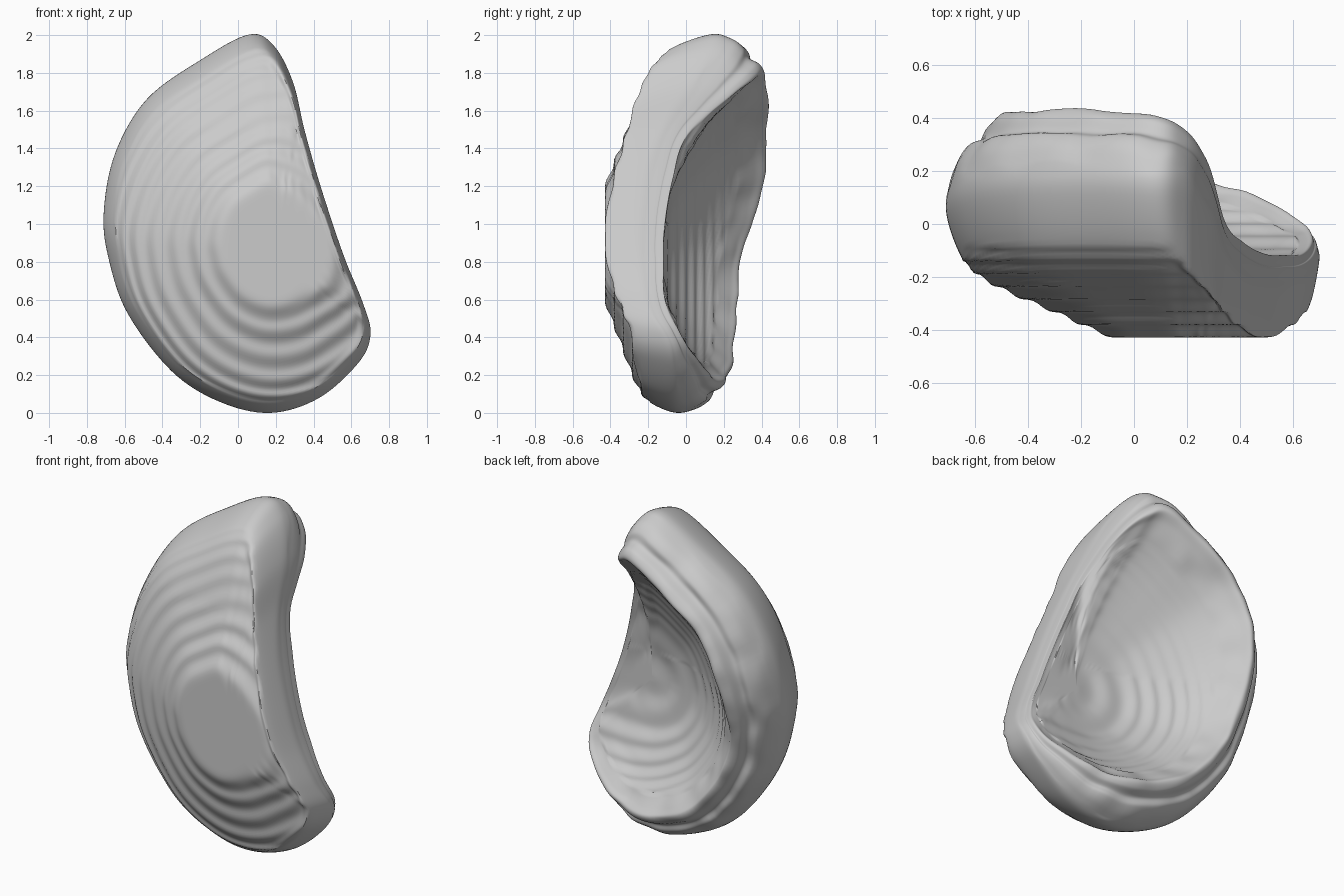
import bpy, bmesh, math
from mathutils import Vector, noise

if "Cube" in bpy.data.objects:
    bpy.data.objects.remove(bpy.data.objects["Cube"])

CX, CZ = 0.19, 0.85          # middle of the flat plateau outside
HX, HZ = 0.31, 0.83          # middle of the hollow floor
FRONT, FLOOR = -0.43, -0.12  # plateau depth outside and inside the hollow
STEP = 0.048                 # terrace height

# Outline, clockwise seen from the front:
# x, z, edge y, rim y, rim radius fraction, share of the full bowl left by the cut side
RIM = [
    (0.06, 2.00, 0.13, 0.41, .82, 1.0), (0.19, 1.94, 0.11, 0.36, .84, .95),
    (0.29, 1.75, 0.00, 0.23, .91, .84), (0.35, 1.50, -.15, 0.01, .96, .62),
    (0.42, 1.25, -.24, -.07, .97, .46), (0.50, 1.00, -.27, -.11, .97, .36),
    (0.57, 0.80, -.27, -.12, .97, .38), (0.66, 0.58, -.23, -.11, .96, .52),
    (0.70, 0.42, -.14, -.04, .94, .68), (0.64, 0.27, -.10, 0.03, .91, .82),
    (0.43, 0.08, -.08, 0.13, .85, .95), (0.17, 0.00, -.06, 0.19, .80, 1.0),
    (-.10, 0.06, -.05, 0.23, .79, 1.0), (-.35, 0.22, -.03, 0.25, .79, 1.0),
    (-.58, 0.52, 0.00, 0.27, .79, 1.0), (-.68, 0.80, 0.02, 0.30, .79, 1.0),
    (-.71, 1.05, 0.05, 0.35, .79, 1.0), (-.65, 1.37, 0.10, 0.41, .80, 1.0),
    (-.48, 1.66, 0.13, 0.43, .81, 1.0), (-.19, 1.87, 0.14, 0.43, .82, 1.0),
]
# Height shapes from the middle outwards: radius, share of the rise
SKIN = [(0, 0), (.28, 0), (.40, .08), (.50, .17), (.75, .38), (.87, .51), (.94, .66), (1, .9)]
HOLLOW = [(0, 0), (.18, 0), (.40, .11), (.55, .25), (.72, .45), (.87, .73), (1, 1)]


def lookup(table, t):
    for (a, p), (b, q) in zip(table, table[1:]):
        if t <= b:
            return p + (q - p) * (t - a) / (b - a)
    return table[-1][1]


def catmull(a, b, c, d, u):
    return tuple(0.5 * (2 * q + (r - p) * u + (2 * p - 5 * q + 4 * r - s) * u * u
                        + (3 * q - p - 3 * r + s) * u ** 3)
                 for p, q, r, s in zip(a, b, c, d))


def sample(pts, n, closed=False):
    m = len(pts)
    out = []
    for i in range(m if closed else m - 1):
        idx = [(i + k) % m if closed else min(max(i + k, 0), m - 1) for k in (-1, 0, 1, 2)]
        out += [catmull(*[pts[k] for k in idx], j / n) for j in range(n)]
    return out if closed else out + [pts[-1]]


def terrace(y, strength):
    return y - strength * STEP / math.tau * math.sin(math.tau * (y - FRONT) / STEP)


def section(x, z, ye, yr, tr, cut):
    """Radial cross-section as (x, z, y): front skin, stepped rim, hollow floor."""
    cut = min(cut, 1)

    def ray(t, y):
        return (CX + (x - CX) * t, CZ + (z - CZ) * t, y)

    full = ye + (.08 - ye) * min(1, (1 - cut) * 3)
    front = [ray(t, FRONT + (full - FRONT) * lookup(SKIN, t * cut))
             for t in (.02, .15, .28, .4, .5, .62, .75, .86, .94)] + [ray(1, ye)]
    lip = [ray(1 - u * (1 - tr), ye + v * (yr - ye))
           for u, v in ((.10, .42), (.34, .67), (.60, .74), (.76, .93), (1, 1))]
    rx, rz, _ = lip[-1]
    rise = (yr - FLOOR) / lookup(HOLLOW, cut)
    floor = [(HX + (rx - HX) * t, HZ + (rz - HZ) * t, FLOOR + rise * lookup(HOLLOW, t * cut))
             for t in (.95, .87, .75, .64, .52, .4, .28, .15, .02)]
    return sample(front + lip + floor, 7), len(front) - 1, len(front + lip) - 1


# Shell body: sweep the section round the outline
bm = bmesh.new()
columns = []
for x, z, ye, yr, tr, cut in sample(RIM, 8, closed=True):
    prof, edge, top = section(x, z, ye, yr, tr, cut)
    col = []
    for i, (px, pz, y) in enumerate(prof):
        k = i / 7
        if k < edge - 1:
            y = terrace(max(y, FRONT), .85 if pz < 1.5 else .5)
        elif k > top + 2:               # the hollow is terraced only low down
            y = terrace(y, .7 if pz < 1 else .3)
        elif k > edge + .5:             # weathered lumps along the back rim
            y += .02 * noise.noise(Vector((px * 7, y * 7, pz * 7))) * min(1, (1 - tr) * 6)
        col.append(bm.verts.new((px, y, pz)))
    columns.append(col)
n = len(columns)
for i in range(n):
    a, b = columns[i], columns[(i + 1) % n]
    for j in range(len(a) - 1):
        bm.faces.new((a[j], b[j], b[j + 1], a[j + 1]))
bm.faces.new([c[0] for c in columns])
bm.faces.new([c[-1] for c in columns])
bmesh.ops.recalc_face_normals(bm, faces=bm.faces)

# Rest on the ground
low = min(v.co.z for v in bm.verts)
bmesh.ops.translate(bm, verts=bm.verts, vec=(0, 0, -low))
mesh = bpy.data.meshes.new("hollow_shell")
bm.to_mesh(mesh)
bm.free()
shell = bpy.data.objects.new("hollow_shell", mesh)
bpy.context.collection.objects.link(shell)
bpy.context.view_layer.objects.active = shell
shell.select_set(True)
bpy.ops.object.shade_smooth_by_angle(angle=math.radians(40))
